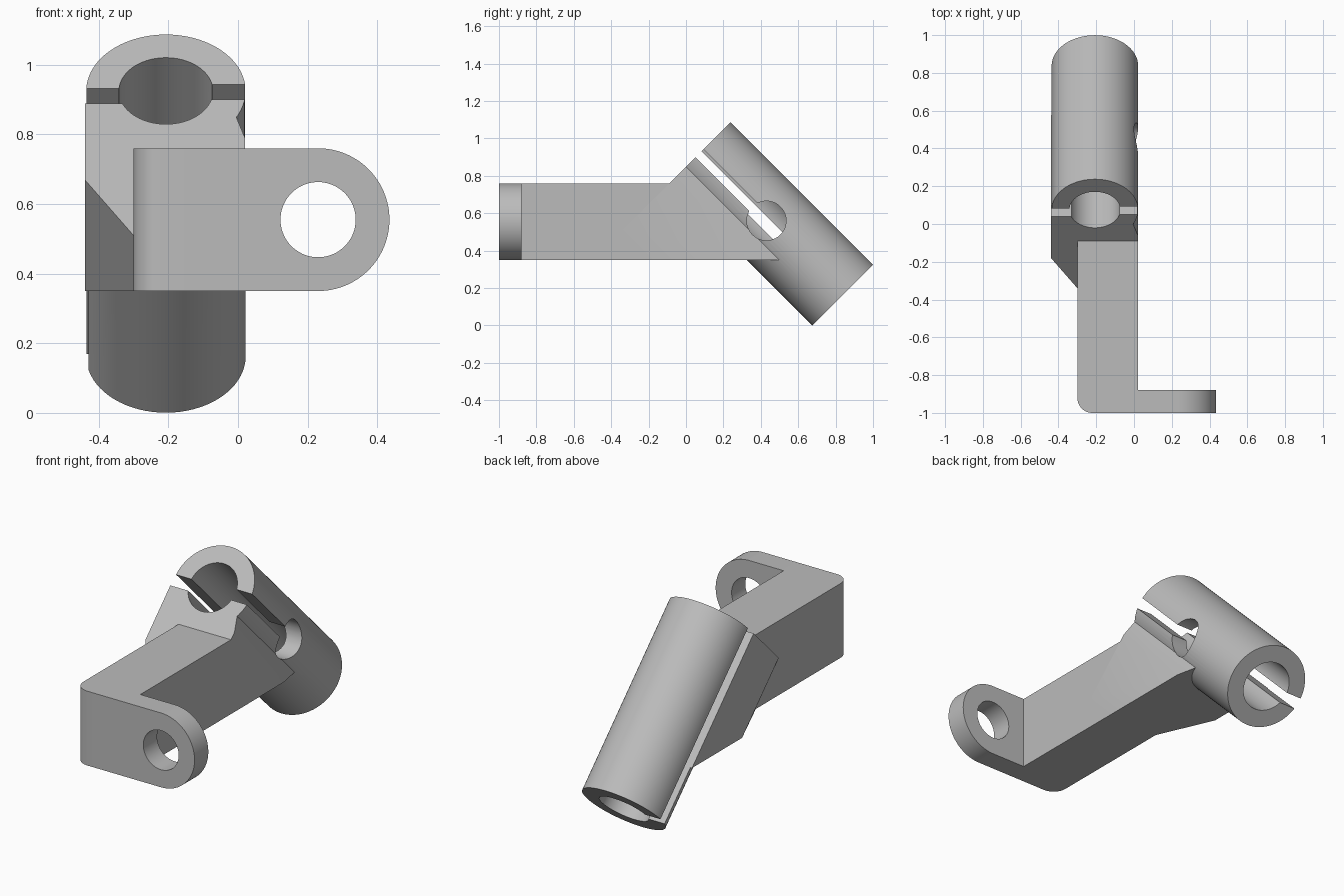
import bpy, bmesh, math
from mathutils import Matrix, Vector

cube = bpy.data.objects.get("Cube")
if cube:
    bpy.data.objects.remove(cube)

R2 = math.sqrt(2)
TUBE_X, TUBE_R, TUBE_LEN = -0.207, 0.229, 1.078
LOW, HIGH = 0.35, 0.76
MID = (LOW + HIGH) / 2


def frame(a, b, c, origin=(0, 0, 0)):
    m = Matrix((a, b, c)).transposed().to_4x4()
    m.translation = Vector(origin)
    return m


SIDE = frame((0, 1, 0), (0, 0, 1), (1, 0, 0))      # profile y,z swept along x
FRONT = frame((1, 0, 0), (0, 0, 1), (0, -1, 0))    # profile x,z swept along -y
TILT = frame((1, 0, 0), (0, 1 / R2, 1 / R2), (0, -1 / R2, 1 / R2),
             (TUBE_X, 0.8375, 0.1625))             # swept up the tube axis


def arc(cx, cy, r, start=0, sweep=360, n=72):
    steps = n if sweep == 360 else n + 1
    angles = [math.radians(start + sweep * i / n) for i in range(steps)]
    return [(cx + r * math.cos(a), cy + r * math.sin(a)) for a in angles]


def rect(x0, y0, x1, y1):
    return [(x0, y0), (x1, y0), (x1, y1), (x0, y1)]


def prism(name, profile, space, lo, hi, edit=None):
    bm = bmesh.new()
    face = bm.faces.new([bm.verts.new((u, v, lo)) for u, v in profile])
    ext = bmesh.ops.extrude_face_region(bm, geom=[face])
    top = [g for g in ext["geom"] if isinstance(g, bmesh.types.BMVert)]
    bmesh.ops.translate(bm, verts=top, vec=(0, 0, hi - lo))
    bm.transform(space)
    if edit:
        edit(bm)
    bmesh.ops.recalc_face_normals(bm, faces=bm.faces)
    mesh = bpy.data.meshes.new(name)
    bm.to_mesh(mesh)
    bm.free()
    obj = bpy.data.objects.new(name, mesh)
    bpy.context.collection.objects.link(obj)
    return obj


def combine(target, tool, operation):
    mod = target.modifiers.new("combine", "BOOLEAN")
    mod.operation, mod.solver, mod.object = operation, "EXACT", tool
    bpy.context.view_layer.objects.active = target
    bpy.ops.object.modifier_apply(modifier=mod.name)
    bpy.data.objects.remove(tool)


def round_corner(bm):
    edges = [e for e in bm.edges
             if all(v.co.x < -0.29 and v.co.y < -0.99 for v in e.verts)]
    bmesh.ops.bevel(bm, geom=edges, offset=0.08, segments=12, profile=0.5,
                    affect="EDGES")


def trim_bottom(bm):
    geom = bm.verts[:] + bm.edges[:] + bm.faces[:]
    cut = bmesh.ops.bisect_plane(bm, geom=geom, plane_co=(0, 0, LOW),
                                 plane_no=(0, 0, 1), clear_inner=True)
    edges = [g for g in cut["geom_cut"] if isinstance(g, bmesh.types.BMEdge)]
    bmesh.ops.edgeloop_fill(bm, edges=edges)


# Slanted clamp tube
bracket = prism("clamp_bracket", arc(0, 0, TUBE_R), TILT, 0, TUBE_LEN)

# Lower clamp jaw with side flange, following the tube
section = [(-0.44, 1.0), (-0.2, 1.0), (-0.005, 0.85), (0.02, 0.73),
           (0.02, 0.17), (-0.30, 0.17), (-0.44, 0.49)]
jaw = prism("jaw", [(x - TUBE_X, (w - 1) / R2) for x, w in section],
            TILT, 0, TUBE_LEN, trim_bottom)
combine(bracket, jaw, "UNION")

# Straight arm with a rounded front corner
arm = prism("arm", [(-1, LOW), (-1, HIGH), (-0.09, HIGH), (-0.03, HIGH),
                    (0.38, LOW)], SIDE, -0.30, 0.02, round_corner)
combine(bracket, arm, "UNION")

# Round-ended front tab
tab = prism("tab", [(-0.15, HIGH), (-0.15, LOW)]
            + arc(0.23, MID, (HIGH - LOW) / 2, -90, 180, 48),
            FRONT, 0.88, 1.0)
combine(bracket, tab, "UNION")

# Bore, clamp slots, cross hole and tab hole
cutters = [
    prism("bore", arc(0, 0, 0.135), TILT, -0.1, 1.2),
    prism("long_slot", rect(-0.4, -0.052, 0, 0.01), TILT, -0.1, 1.2),
    prism("short_slot", rect(0, -0.035, 0.4, 0.025), TILT, 0.569, 1.2),
    prism("cross_hole", arc(0.43, 0.56, 0.105), SIDE, -0.2, 0.1),
    prism("tab_hole", arc(0.23, MID, 0.108), FRONT, 0.8, 1.1),
]
for cutter in cutters:
    combine(bracket, cutter, "DIFFERENCE")

# Plain grey finish
grey = bpy.data.materials.new("plain_grey")
grey.use_nodes = True
color = (0.5, 0.5, 0.5, 1)
grey.diffuse_color = color
grey.node_tree.nodes["Principled BSDF"].inputs["Base Color"].default_value = color
bracket.data.materials.clear()
bracket.data.materials.append(grey)
for poly in bracket.data.polygons:
    poly.material_index = 0

bpy.ops.object.select_all(action="DESELECT")
bracket.select_set(True)
bpy.context.view_layer.objects.active = bracket
bpy.ops.object.shade_smooth_by_angle(angle=math.radians(20))
